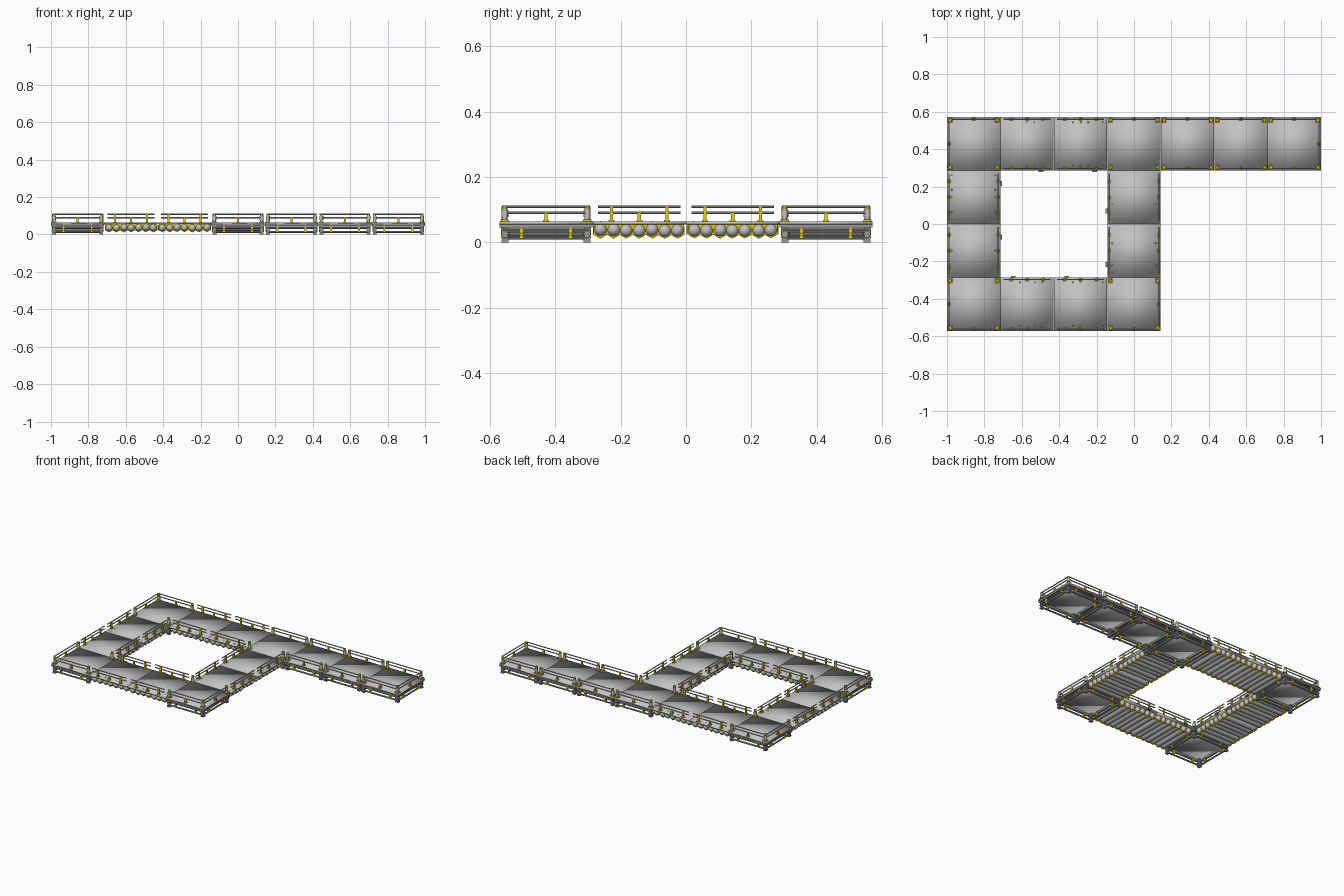
import bpy, bmesh, random
from math import pi, radians
from mathutils import Matrix, Vector

if "Cube" in bpy.data.objects:
    bpy.data.objects.remove(bpy.data.objects["Cube"])

random.seed(4)
T = 2 / 7          # tile size
H = T / 2


def material(name, rgb):
    m = bpy.data.materials.new(name)
    m.use_nodes = True
    m.diffuse_color = (*rgb, 1)
    m.node_tree.nodes["Principled BSDF"].inputs["Base Color"].default_value = (*rgb, 1)
    return m


steel = material("light steel", (0.54, 0.54, 0.54))
dark = material("dark steel", (0.32, 0.32, 0.32))
yellow = material("safety yellow", (0.78, 0.64, 0.0))

parts = {}


def part(name, mat, smooth=None):
    """Fetch the mesh being gathered for one kind of part."""
    if name not in parts:
        parts[name] = (bmesh.new(), mat, smooth)
    return parts[name][0]


def box(bm, centre, size, rot):
    m = rot @ Matrix.Translation(centre) @ Matrix.Diagonal((*size, 1))
    bmesh.ops.create_cube(bm, size=1, matrix=m)


def rod(bm, a, b, r, rot, sides=8):
    a, b = Vector(a), Vector(b)
    d = b - a
    m = rot @ Matrix.Translation((a + b) / 2) @ d.to_track_quat('Z', 'Y').to_matrix().to_4x4()
    bmesh.ops.create_cone(bm, cap_ends=True, segments=sides, radius1=r,
                          radius2=r, depth=d.length, matrix=m)


def place(i, j, quarter=0):
    """Frame of a grid tile, turned by quarter turns."""
    return (Matrix.Translation(((i - 3) * T, (j - 1.5) * T, 0))
            @ Matrix.Rotation(quarter * pi / 2, 4, 'Z'))


def railing(f, on_legs):
    """Railing along the local -y edge; bollards end it on legged tiles."""
    y = -H + 0.011
    rails = part("handrails", steel, 40)
    for z in (0.09, 0.109):
        rod(rails, (-0.126, y, z), (0.126, y, z), 0.0036, f)
    posts = part("rail_posts", yellow)
    spots = [(0, 0.092)] if on_legs else [(-0.085, 0.11), (0, 0.092), (0.085, 0.11)]
    for x, top in spots:
        box(posts, (x, y, (top + 0.06) / 2), (0.01, 0.01, top - 0.06), f)
        box(posts, (x, y, 0.0655), (0.018, 0.014, 0.005), f)


def mooring_hook(f):
    box(part("mooring_hooks", dark), (0.074, -H - 0.003, 0.058), (0.026, 0.012, 0.01), f)


def deck(f):
    box(part("deck_panels", steel, 180), (0, 0, 0.059), (T - 0.001, T - 0.001, 0.008), f)


def float_barrels(f):
    """Row of round-ended floats along local y, held by yellow bands."""
    barrels = part("float_barrels", steel, 60)
    bands = part("barrel_bands", yellow)
    for k in range(7):
        x = (k - 3) * 0.0394 + random.uniform(-0.002, 0.002)
        z = 0.038 + random.uniform(-0.002, 0.002)
        rod(barrels, (x, -0.117, z), (x, 0.117, z), 0.0198, f, 16)
        for s in (-1, 1):
            m = (f @ Matrix.Translation((x, s * 0.117, z))
                 @ Matrix.Rotation(pi / 2, 4, 'X'))
            bmesh.ops.create_uvsphere(barrels, u_segments=16, v_segments=8,
                                      radius=0.0198, matrix=m)
            rod(bands, (x, s * 0.112, z), (x, s * 0.12, z), 0.0255, f, 6)
    for s in (-1, 1):
        box(bands, (0, s * 0.118, 0.0475), (T - 0.012, 0.014, 0.016), f)


def leg_side(f):
    """One side of the legged frame, with its corner leg and bollard."""
    frame = part("frame_pipes", dark, 40)
    e = 0.131
    for z in (0.014, 0.036):
        rod(frame, (-e, -e, z), (e, -e, z), 0.0055, f)
    box(part("deck_edge_beams", dark), (0, -H + 0.005, 0.0535), (T - 0.006, 0.008, 0.017), f)
    clamps = part("frame_clamps", yellow)
    for x in (-0.075, 0.075):
        box(clamps, (x, -e, 0.03), (0.01, 0.014, 0.034), f)
    legs = part("corner_legs", dark)
    c = -0.126
    box(legs, (c, c, 0.032), (0.016, 0.016, 0.062), f)
    for z in (0.004, 0.026, 0.05):
        box(legs, (c, c, z), (0.021, 0.021, 0.008), f)
    box(part("bollard_plates", yellow), (c, c, 0.0665), (0.024, 0.024, 0.008), f)
    bollards = part("bollards", steel, 40)
    rod(bollards, (c, c, 0.068), (c, c, 0.104), 0.0075, f, 10)
    rod(bollards, (c, c, 0.077), (c, c, 0.098), 0.0105, f, 10)
    rod(part("bollard_caps", yellow), (c, c, 0.103), (c, c, 0.113), 0.0085, f, 10)


# Layout: a square ring of tiles with a pier running to +x
legged = {(0, 0), (3, 0), (0, 3), (3, 3), (4, 3), (5, 3), (6, 3)}
floating = {(1, 0), (2, 0), (1, 3), (2, 3), (0, 1), (0, 2), (3, 1), (3, 2)}
tiles = legged | floating
sides = ((0, -1), (1, 0), (0, 1), (-1, 0))

for i, j in sorted(tiles):
    deck(place(i, j))
    if (i, j) in floating:
        float_barrels(place(i, j, 0 if j in (0, 3) else 1))
    for q, (dx, dy) in enumerate(sides):
        f = place(i, j, q)
        if (i, j) in legged:
            leg_side(f)
        if (i + dx, j + dy) not in tiles:
            railing(f, (i, j) in legged)
            # hooks face the enclosed basin
            if (i, j) in floating and (i - 1.5) * dx + (j - 1.5) * dy < 0:
                mooring_hook(f)

# Turn each gathered mesh into a named object
for name, (bm, mat, smooth) in parts.items():
    mesh = bpy.data.meshes.new(name)
    bmesh.ops.recalc_face_normals(bm, faces=bm.faces)
    bm.to_mesh(mesh)
    bm.free()
    mesh.materials.append(mat)
    ob = bpy.data.objects.new(name, mesh)
    bpy.context.collection.objects.link(ob)
    if smooth:
        bpy.ops.object.select_all(action='DESELECT')
        ob.select_set(True)
        bpy.context.view_layer.objects.active = ob
        if smooth == 180:
            bpy.ops.object.shade_smooth()
        else:
            bpy.ops.object.shade_smooth_by_angle(angle=radians(smooth))
